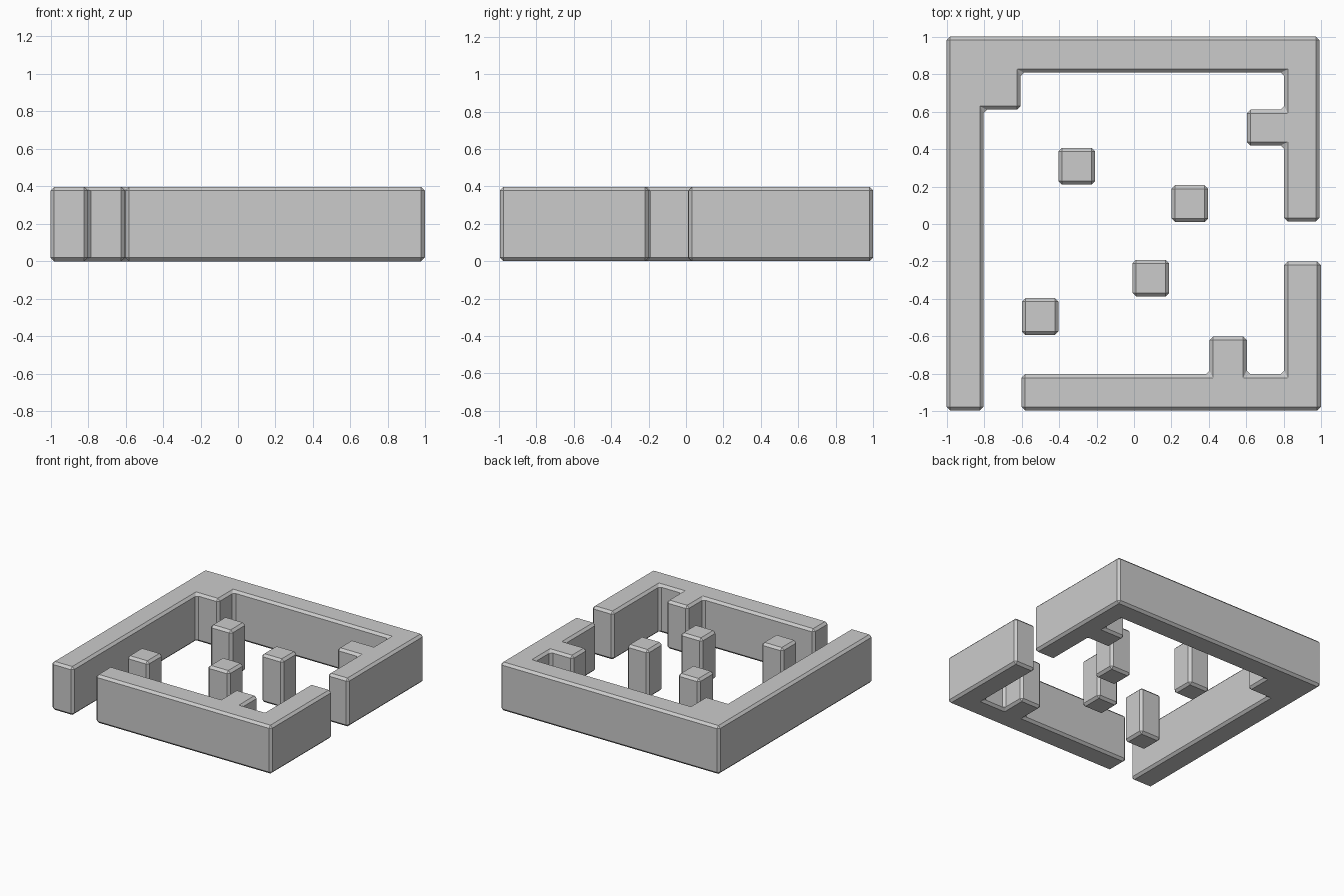
import bpy, bmesh

if "Cube" in bpy.data.objects:
    bpy.data.objects.remove(bpy.data.objects["Cube"])

HEIGHT = 0.397
BEVEL = 0.019


def block(name, outline):
    """Extrude a plan outline upward and chamfer every edge."""
    bm = bmesh.new()
    base = bm.faces.new([bm.verts.new((x, y, 0)) for x, y in outline])
    top = bmesh.ops.extrude_face_region(bm, geom=[base])["geom"]
    verts = [v for v in top if isinstance(v, bmesh.types.BMVert)]
    bmesh.ops.translate(bm, verts=verts, vec=(0, 0, HEIGHT))
    bmesh.ops.recalc_face_normals(bm, faces=bm.faces)
    mesh = bpy.data.meshes.new(name)
    bm.to_mesh(mesh)
    bm.free()
    obj = bpy.data.objects.new(name, mesh)
    bpy.context.collection.objects.link(obj)
    mod = obj.modifiers.new("chamfer", "BEVEL")
    mod.width = BEVEL
    mod.segments = 1
    mod.limit_method = "ANGLE"
    return obj


# long wall: left side, back, and right side with a stub and a corner block
block("back_wall", [
    (-1, -0.995), (-0.803, -0.995), (-0.803, 0.61), (-0.605, 0.61),
    (-0.605, 0.808), (0.802, 0.808), (0.802, 0.61), (0.602, 0.61),
    (0.602, 0.42), (0.802, 0.42), (0.802, 0.014), (0.99, 0.014),
    (0.99, 1), (-1, 1)])

# front wall with a stub, turning up the right side
block("front_wall", [
    (-0.6, -0.995), (0.997, -0.995), (0.997, -0.2), (0.802, -0.2),
    (0.802, -0.802), (0.602, -0.802), (0.602, -0.6), (0.404, -0.6),
    (0.404, -0.802), (-0.6, -0.802)])

# free-standing pillars
r = 0.098
for i, (x, y) in enumerate([(-0.306, 0.308), (0.298, 0.109),
                            (0.09, -0.289), (-0.501, -0.494)]):
    block(f"pillar_{i + 1}", [(x - r, y - r), (x + r, y - r),
                              (x + r, y + r), (x - r, y + r)])
